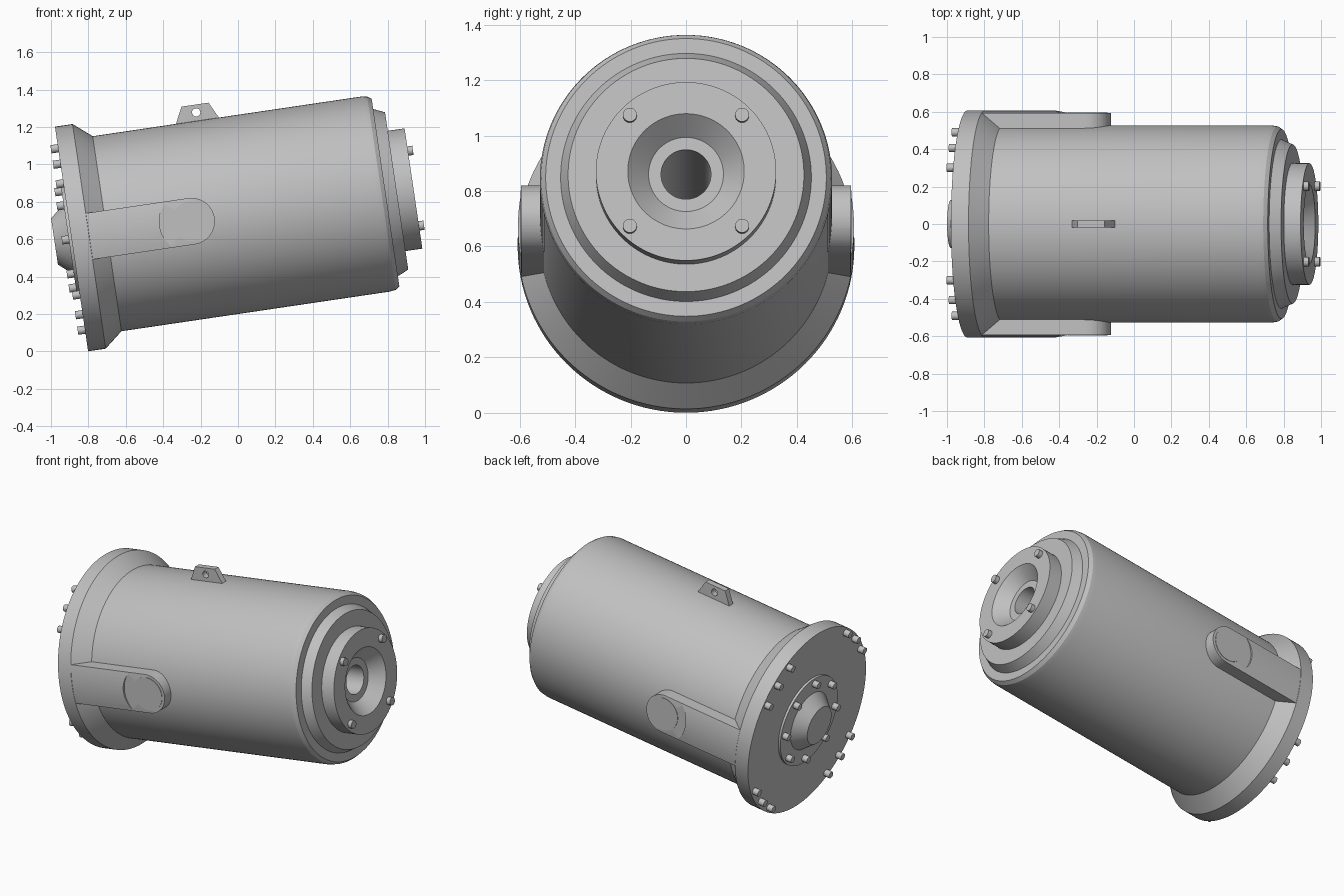
import bpy, bmesh
from math import cos, sin, pi, radians
from mathutils import Matrix, Vector

if "Cube" in bpy.data.objects:
    bpy.data.objects.remove(bpy.data.objects["Cube"], do_unlink=True)

# Everything is modelled along local +x, then tilted upward and set in place
PLACE = Matrix.Translation((-0.89, 0, 0.601)) @ Matrix.Rotation(radians(-8.4), 4, 'Y')
FLANGE_R = 0.607

GREY = (0.53, 0.53, 0.53, 1)
metal = bpy.data.materials.new("grey_metal")
metal.use_nodes = True
metal.diffuse_color = GREY
metal.node_tree.nodes["Principled BSDF"].inputs["Base Color"].default_value = GREY


def finish(bm, name):
    bmesh.ops.recalc_face_normals(bm, faces=bm.faces)
    mesh = bpy.data.meshes.new(name)
    bm.to_mesh(mesh)
    bm.free()
    mesh.materials.append(metal)
    ob = bpy.data.objects.new(name, mesh)
    bpy.context.collection.objects.link(ob)
    ob.matrix_world = PLACE
    return ob


def activate(ob):
    bpy.ops.object.select_all(action='DESELECT')
    ob.select_set(True)
    bpy.context.view_layer.objects.active = ob


def smooth(ob):
    activate(ob)
    bpy.ops.object.shade_smooth_by_angle(angle=radians(20))


def revolve(name, profile, steps=96, axis='X', offset=(0, 0, 0)):
    """Turn (distance along axis, radius) points around the axis."""
    bm = bmesh.new()
    verts = [bm.verts.new((s, 0, r)) for s, r in profile]
    edges = [bm.edges.new(pair) for pair in zip(verts, verts[1:])]
    bmesh.ops.spin(bm, geom=verts + edges, cent=(0, 0, 0), axis=(1, 0, 0),
                   angle=2 * pi, steps=steps)
    bmesh.ops.remove_doubles(bm, verts=bm.verts, dist=0.0001)
    if axis == 'Y':
        bm.transform(Matrix.Rotation(pi / 2, 4, 'Z'))
    bm.transform(Matrix.Translation(offset))
    return finish(bm, name)


def rod(name, start, end, radius, steps=64, axis='X', offset=(0, 0, 0)):
    return revolve(name, [(start, 0), (start, radius), (end, radius), (end, 0)],
                   steps, axis, offset)


def plate(name, outline, y0, y1):
    """Extrude an outline in the local xz plane between two y values."""
    bm = bmesh.new()
    face = bm.faces.new([bm.verts.new((x, y0, z)) for x, z in outline])
    new = bmesh.ops.extrude_face_region(bm, geom=[face])["geom"]
    moved = [g for g in new if isinstance(g, bmesh.types.BMVert)]
    bmesh.ops.translate(bm, verts=moved, vec=Vector((0, y1 - y0, 0)))
    return finish(bm, name)


def combine(ob, cutter, operation):
    cutter.hide_render = True
    mod = ob.modifiers.new("cut", 'BOOLEAN')
    mod.operation, mod.object, mod.solver = operation, cutter, 'EXACT'
    activate(ob)
    bpy.ops.object.modifier_apply(modifier=mod.name)
    bpy.data.objects.remove(cutter, do_unlink=True)


def bolts(name, start, end, radius, circle, angles):
    for i, a in enumerate(angles):
        place = (0, circle * cos(radians(a)), circle * sin(radians(a)))
        smooth(rod(f"{name}_{i + 1}", start, end, radius, 24, offset=place))


# Housing: flange, barrel, shoulder, end plate, tapered recess and long bore
smooth(revolve("housing", [
    (0, 0), (0, FLANGE_R), (0.095, FLANGE_R), (0.192, 0.527),
    (1.645, 0.527), (1.675, 0.522), (1.697, 0.506), (1.697, 0.452),
    (1.757, 0.425), (1.757, 0.325), (1.848, 0.325), (1.848, 0.21),
    (1.77, 0.135), (1.77, 0.09), (0.3, 0.09), (0.3, 0)], 128))

# Rear cover with a tapered boss
smooth(revolve("rear_cover", [
    (0.01, 0), (0.01, 0.295), (-0.015, 0.295), (-0.015, 0.19),
    (-0.092, 0.125), (-0.092, 0)]))

# Bolts: four groups of three on the flange, eight on the cover, four on the end plate
bolts("flange_bolt", 0.01, -0.039, 0.022, 0.575,
      [q + d for q in (45, 135, 225, 315) for d in (-13.5, 0, 13.5)])
bolts("cover_bolt", 0.0, -0.052, 0.022, 0.26, range(0, 360, 45))
bolts("end_plate_bolt", 1.83, 1.875, 0.025, 0.286, (45, 135, 225, 315))

# Side arms with a rounded end and a flat round seat
ARM_X, ARM_R = 0.648, 0.125
arc = [radians(-90 + 180 * i / 32) for i in range(33)]
arm_outline = [(0.03, ARM_R), (0.03, -ARM_R)]
arm_outline += [(ARM_X + ARM_R * cos(a), ARM_R * sin(a)) for a in arc]
for side, name in ((1, "left"), (-1, "right")):
    arm = plate(name + "_arm", arm_outline, side * 0.45, side * 0.7)
    combine(arm, rod("arm_limit", -0.1, 1.0, FLANGE_R - 0.001, 128), 'INTERSECT')
    seat = rod("seat_cutter", side * 0.594, side * 0.8, 0.172, 64, 'Y', (ARM_X, 0, 0))
    combine(arm, seat, 'DIFFERENCE')
    smooth(arm)
    smooth(rod(name + "_arm_disc", side * 0.56, side * 0.597, 0.107, 64, 'Y',
               (ARM_X, 0, 0)))

# Lifting lug with a hole
LUG_X = 0.758
lug = plate("lifting_lug", [(LUG_X - 0.122, 0.515), (LUG_X + 0.122, 0.515),
                            (LUG_X + 0.073, 0.614), (LUG_X - 0.073, 0.614)], -0.02, 0.02)
combine(lug, rod("lug_hole", -0.1, 0.1, 0.022, 32, 'Y', (LUG_X, 0, 0.572)), 'DIFFERENCE')
smooth(lug)
